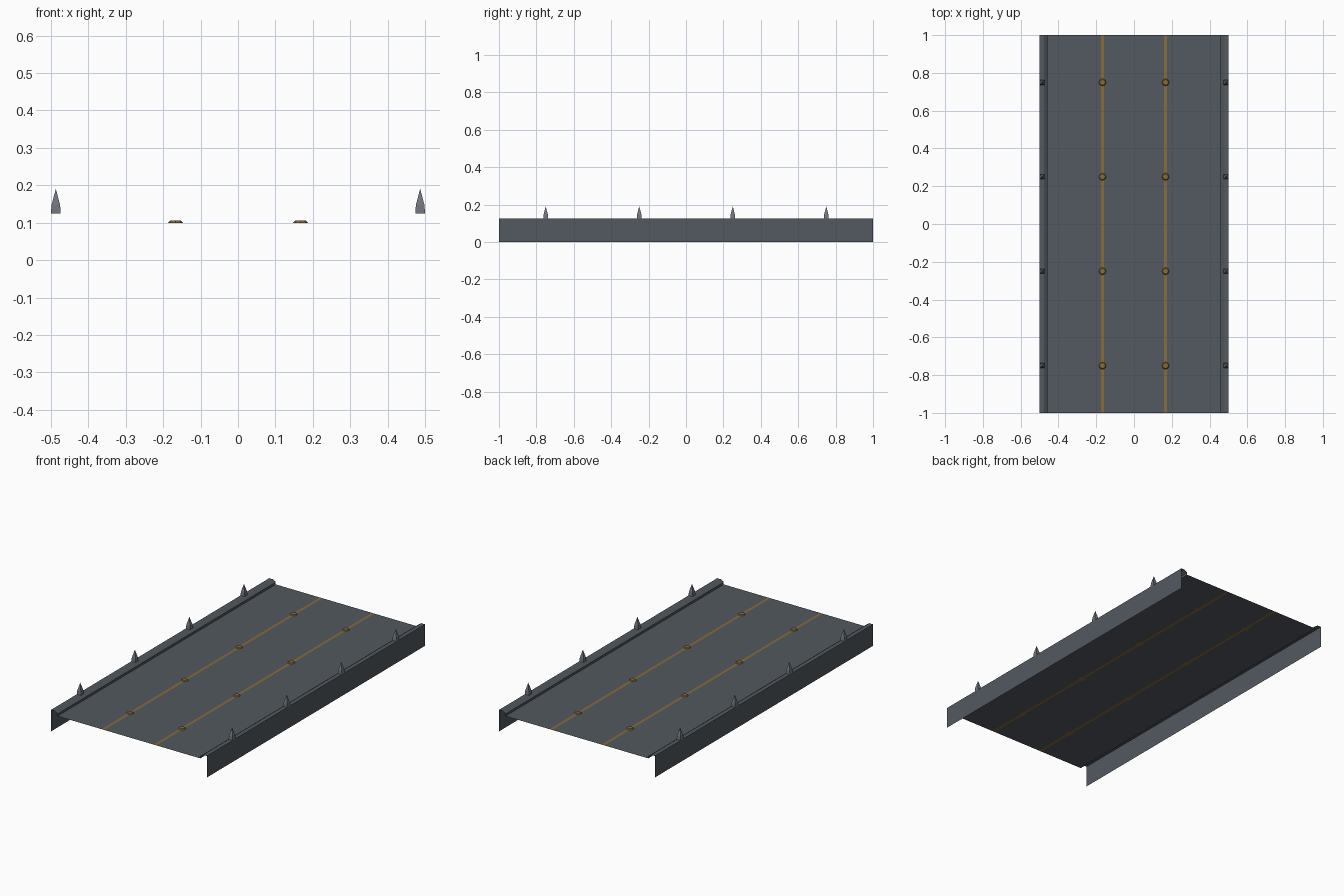
import bpy, bmesh, math
from mathutils import Matrix

cube = bpy.data.objects.get("Cube")
if cube:
    bpy.data.objects.remove(cube, do_unlink=True)


def material(name, rgb):
    m = bpy.data.materials.new(name)
    m.use_nodes = True
    m.diffuse_color = (*rgb, 1)
    m.node_tree.nodes["Principled BSDF"].inputs["Base Color"].default_value = (*rgb, 1)
    return m


GREY = material("slate grey", (0.085, 0.1, 0.115))
STEEL = material("light steel", (0.17, 0.18, 0.21))
GOLD = material("dull gold", (0.25, 0.145, 0.04))

HALF, LENGTH = 0.5, 2.0
DECK, RIM = 0.1, 0.125
STRIP_X, STRIP_W = 0.167, 0.016
ROWS = (-0.75, -0.25, 0.25, 0.75)


def finish(name, bm, *mats):
    mesh = bpy.data.meshes.new(name)
    bm.to_mesh(mesh)
    bm.free()
    for m in mats:
        mesh.materials.append(m)
    obj = bpy.data.objects.new(name, mesh)
    bpy.context.collection.objects.link(obj)
    return obj


def sheet(name, profile, *mats):
    """Open sheet: an (x, z) profile swept along the whole length."""
    bm = bmesh.new()
    rows = [[bm.verts.new((x, y, z)) for x, z in profile]
            for y in (-LENGTH / 2, LENGTH / 2)]
    for i in range(len(profile) - 1):
        bm.faces.new((rows[0][i], rows[0][i + 1], rows[1][i + 1], rows[1][i]))
    return finish(name, bm, *mats)


# Deck panel with two inlaid strips
inner = 0.458
edges = [-inner] + [s * STRIP_X + d * STRIP_W / 2 for s in (-1, 1) for d in (-1, 1)] + [inner]
deck = sheet("deck", [(x, DECK) for x in edges], GREY, GOLD)
for face in deck.data.polygons:
    if abs(abs(face.center.x) - STRIP_X) < STRIP_W:
        face.material_index = 1

# Folded side rails, open at the ends and below
rail = [(inner, DECK), (inner, 0.113), (0.476, RIM), (HALF, RIM), (HALF, 0)]
sheet("left_rail", rail, GREY)
sheet("right_rail", [(-x, z) for x, z in reversed(rail)], GREY)


def spike(bm, x, y):
    """Square post that narrows slightly, then tapers to a point."""
    for low, high, r1, r2 in ((RIM, 0.147, 0.013, 0.0115), (0.147, 0.191, 0.0115, 0)):
        place = Matrix.Translation((x, y, (low + high) / 2)) @ Matrix.Rotation(math.pi / 4, 4, "Z")
        bmesh.ops.create_cone(bm, segments=4, cap_ends=False, radius1=r1 * math.sqrt(2),
                              radius2=r2 * math.sqrt(2), depth=high - low, matrix=place)
    bmesh.ops.remove_doubles(bm, verts=bm.verts, dist=0.0005)


# Spikes on the rails and studs on the strips
for side, sign in (("left", 1), ("right", -1)):
    bm = bmesh.new()
    for y in ROWS:
        spike(bm, sign * (HALF - 0.013), y)
    finish(side + "_spikes", bm, STEEL)

    bm = bmesh.new()
    for y in ROWS:
        bmesh.ops.create_cone(bm, segments=8, cap_ends=True, radius1=0.02, radius2=0.015,
                              depth=0.006, matrix=Matrix.Translation((sign * STRIP_X, y, DECK + 0.0025)))
    finish(side + "_studs", bm, GOLD)
